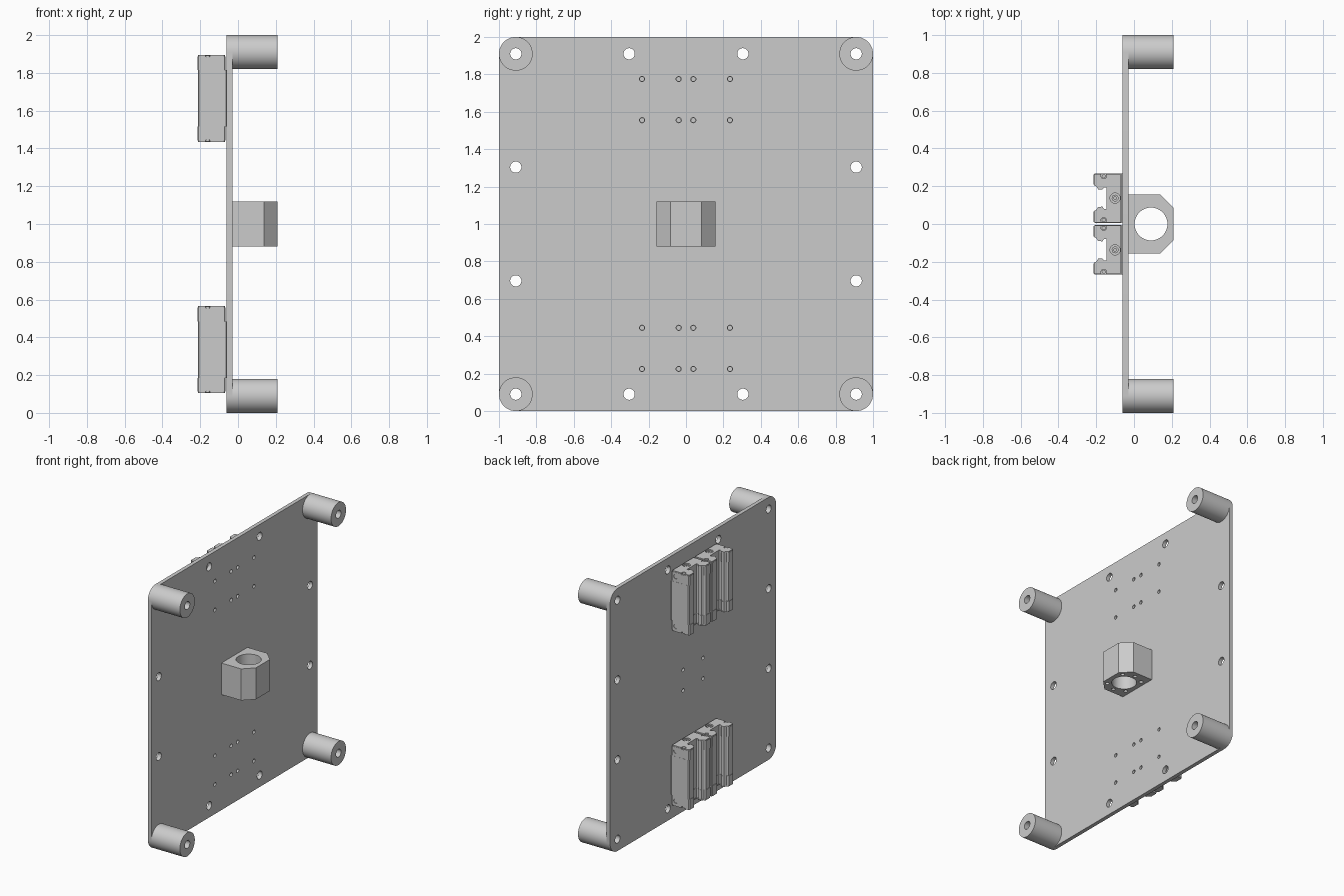
import bpy, bmesh, math

if "Cube" in bpy.data.objects:
    bpy.data.objects.remove(bpy.data.objects["Cube"], do_unlink=True)

grey = bpy.data.materials.new("machined_grey")
grey.use_nodes = True
GREY = (0.6, 0.6, 0.6, 1)
grey.diffuse_color = GREY
bsdf = next(n for n in grey.node_tree.nodes if n.type == 'BSDF_PRINCIPLED')
bsdf.inputs["Base Color"].default_value = GREY


def circle(a, b, r, n=32):
    return [(a + r * math.cos(2 * math.pi * i / n), b + r * math.sin(2 * math.pi * i / n))
            for i in range(n)]


def place(axis, a, b, t):
    return {'x': (t, a, b), 'y': (a, t, b), 'z': (a, b, t)}[axis]


def mesh_object(name, prisms):
    """Object made of prisms, each (profile, axis, start, end)."""
    bm = bmesh.new()
    for pts, axis, lo, hi in prisms:
        rings = [[bm.verts.new(place(axis, a, b, t)) for a, b in pts] for t in (lo, hi)]
        bm.faces.new(rings[0])
        bm.faces.new(rings[1])
        for i in range(len(pts)):
            j = (i + 1) % len(pts)
            bm.faces.new((rings[0][i], rings[0][j], rings[1][j], rings[1][i]))
    bmesh.ops.recalc_face_normals(bm, faces=bm.faces)
    mesh = bpy.data.meshes.new(name)
    bm.to_mesh(mesh)
    bm.free()
    mesh.materials.append(grey)
    obj = bpy.data.objects.new(name, mesh)
    bpy.context.collection.objects.link(obj)
    return obj


def build(name, solid, holes=()):
    """Solid prism with the holes cut out, smooth only on round walls."""
    obj = mesh_object(name, [solid])
    if holes:
        cutter = mesh_object(name + "_cutter", holes)
        cutter.hide_render = True
        mod = obj.modifiers.new("holes", 'BOOLEAN')
        mod.operation, mod.solver, mod.object = 'DIFFERENCE', 'EXACT', cutter
        graph = bpy.context.evaluated_depsgraph_get()
        mesh = bpy.data.meshes.new_from_object(obj.evaluated_get(graph))
        obj.modifiers.clear()
        obj.data = mesh
        bpy.data.objects.remove(cutter, do_unlink=True)
    bpy.ops.object.select_all(action='DESELECT')
    obj.select_set(True)
    bpy.context.view_layer.objects.active = obj
    bpy.ops.object.shade_smooth_by_angle(angle=math.radians(25))
    return obj


SIDES = (-1, 1)
BACK, FACE, END = -0.06, -0.03, 0.21      # plate back, plate face, outer end of parts
POST, POST_R, BOLT_R, SCREW_R = 0.91, 0.09, 0.03, 0.014
RAIL_Y, CAR_Z = 0.137, 0.665              # carriage centres, measured from the plate centre

# Plate with rounded corners and all its holes
outline = []
for k, (sy, sz) in enumerate([(1, 1), (-1, 1), (-1, -1), (1, -1)]):
    for i in range(13):
        ang = math.pi / 2 * (k + i / 12)
        outline.append((sy * POST + POST_R * math.cos(ang), 1 + sz * POST + POST_R * math.sin(ang)))
bolts = [(sy * POST, sz * POST) for sy in SIDES for sz in SIDES]
bolts += [(sy * 0.304, sz * POST) for sy in SIDES for sz in SIDES]
bolts += [(sy * POST, sz * 0.304) for sy in SIDES for sz in SIDES]
screws = [(sr * RAIL_Y + sy * 0.098, sc * CAR_Z + sz * 0.11)
          for sr in SIDES for sc in SIDES for sy in SIDES for sz in SIDES]
nut_screws = [(sy * 0.12, sz * 0.078) for sy in SIDES for sz in SIDES]
holes = [(circle(y, 1 + z, BOLT_R), 'x', BACK - 0.1, FACE + 0.1) for y, z in bolts]
holes += [(circle(y, 1 + z, SCREW_R, 20), 'x', BACK - 0.1, FACE + 0.1)
          for y, z in screws + nut_screws]
build("mounting_plate", (outline, 'x', BACK, FACE), holes)

# Corner standoffs
for sy in SIDES:
    for sz in SIDES:
        y, z = sy * POST, 1 + sz * POST
        build("standoff", (circle(y, z, POST_R, 64), 'x', FACE, END),
              [(circle(y, z, BOLT_R), 'x', FACE - 0.1, END + 0.1)])

# Nut housing with chamfered outer edges, bore and blind screw holes underneath
housing = [(FACE, -0.157), (0.137, -0.157), (END, -0.084),
           (END, 0.084), (0.137, 0.157), (FACE, 0.157)]
holes = [(circle(0.09, 0, 0.087, 64), 'z', 0.7, 1.3)]
for deg in (45, 90, 135, 225, 270, 315):
    a = math.radians(deg)
    holes.append((circle(0.09 + 0.118 * math.cos(a), 0.118 * math.sin(a), SCREW_R, 20),
                  'z', 0.8, 0.94))
build("nut_housing", (housing, 'z', 0.88, 1.12), holes)


def carriage_profile(yc, top, width, bottom, grow):
    """Channel section, open towards the rail."""
    half = [(top, width - 0.004), (top - 0.004, width), (bottom + 0.006, width),
            (bottom, width - 0.006), (bottom, 0.074 - grow), (-0.2, 0.068 - grow),
            (-0.19, 0.052 - grow), (-0.168, 0.05 - grow), (-0.158, 0.062 - grow),
            (-0.14 - grow, 0.062 - grow)]
    return [(x, yc + v) for x, v in half] + [(x, yc - v) for x, v in reversed(half)]


# Linear guide carriages: steel body, two end caps and two end seals each
for sr in SIDES:
    yc = sr * RAIL_Y
    for sc in SIDES:
        zc = 1 + sc * CAR_Z
        taps = [(circle(yc + sy * 0.098, zc + sz * 0.11, SCREW_R - 0.003, 20), 'x', -0.11, 0)
                for sy in SIDES for sz in SIDES]
        build("carriage_body",
              (carriage_profile(yc, BACK, 0.131, -0.212, 0), 'z', zc - 0.15, zc + 0.15), taps)
        for s in SIDES:
            outer = zc + s * 0.23
            recess = [(circle(-0.1, yc, 0.027), 'z', outer - s * 0.02, outer + s * 0.1)]
            recess += [(circle(-0.16, yc + sy * 0.118, 0.015, 20), 'z',
                        outer - s * 0.012, outer + s * 0.1) for sy in SIDES]
            ports = [(circle(-0.1, zc + s * 0.19, 0.017, 24), 'y',
                      yc + sy * 0.126, yc + sy * 0.134) for sy in SIDES]
            build("end_cap", (carriage_profile(yc, -0.067, 0.13, -0.215, 0.002), 'z',
                              zc + s * 0.15, zc + s * 0.222), recess + ports)
            build("end_seal", (carriage_profile(yc, -0.07, 0.128, -0.213, 0.005), 'z',
                               zc + s * 0.222, outer), recess)
            build("grease_plug", (circle(-0.1, yc, 0.018, 24), 'z',
                                  outer - s * 0.022, outer - s * 0.004),
                  [(circle(-0.1, yc, 0.008, 6), 'z', outer - s * 0.012, outer + s * 0.1)])
            for sy in SIDES:
                build("cap_screw", (circle(-0.16, yc + sy * 0.116, 0.011, 20), 'z',
                                    outer - s * 0.014, outer - s * 0.003))
